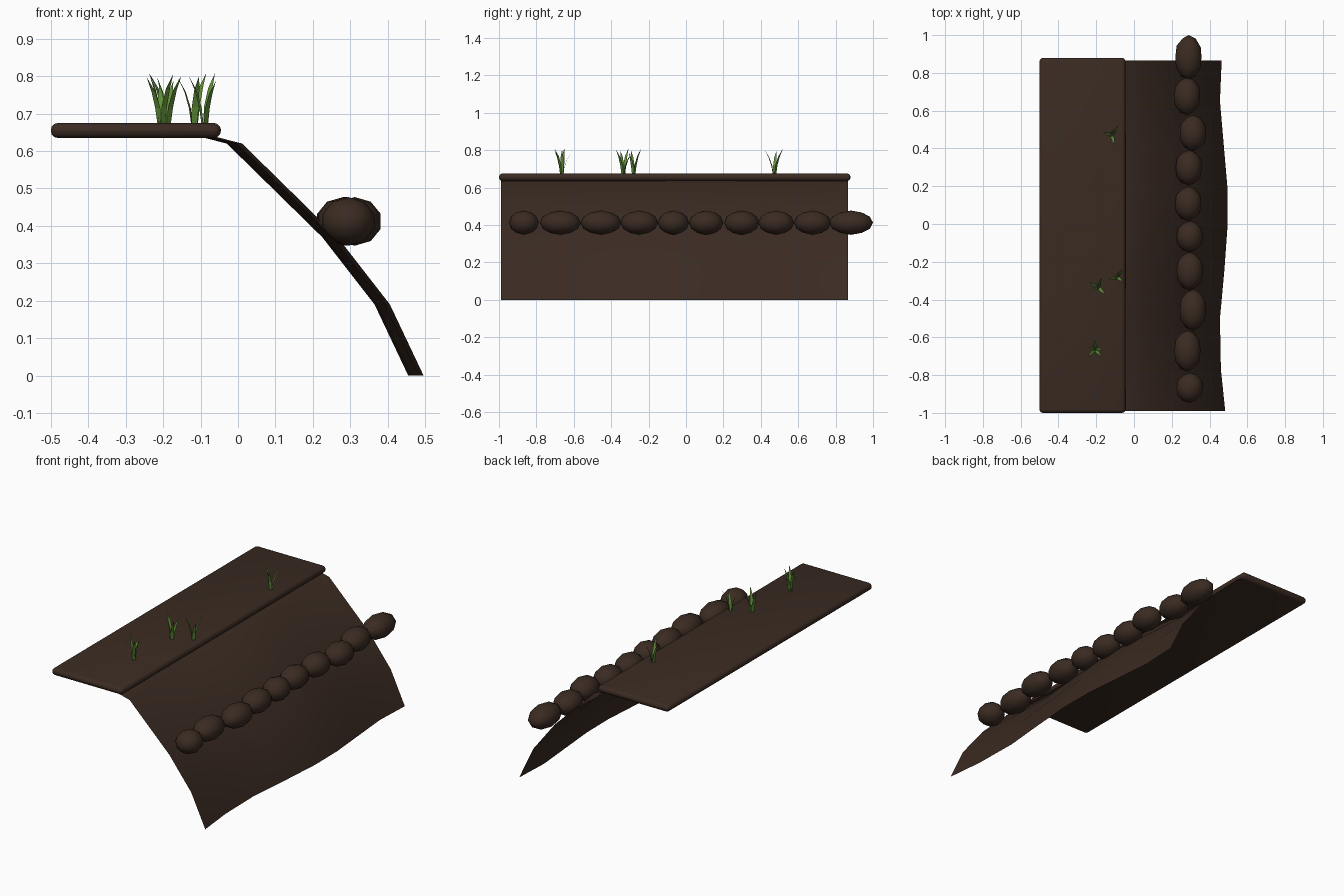
import bpy, bmesh, math
from mathutils import Vector

if "Cube" in bpy.data.objects:
    bpy.data.objects.remove(bpy.data.objects["Cube"])


def material(name, rgb):
    m = bpy.data.materials.new(name)
    m.diffuse_color = (*rgb, 1)
    m.use_nodes = True
    m.node_tree.nodes["Principled BSDF"].inputs["Base Color"].default_value = m.diffuse_color
    return m


SOIL = material("soil", (0.043, 0.024, 0.016))
GRASS = material("grass_green", (0.12, 0.27, 0.04))


def make(name, bm, mat, smooth=None):
    me = bpy.data.meshes.new(name)
    bm.to_mesh(me)
    bm.free()
    me.materials.append(mat)
    ob = bpy.data.objects.new(name, me)
    bpy.context.collection.objects.link(ob)
    if smooth is not None:
        bpy.ops.object.select_all(action='DESELECT')
        ob.select_set(True)
        bpy.context.view_layer.objects.active = ob
        bpy.ops.object.shade_smooth_by_angle(angle=math.radians(smooth))
    return ob


# Flat rounded ledge on top
bm = bmesh.new()
bmesh.ops.create_cube(bm, size=1)
for v in bm.verts:
    v.co = Vector((-0.273 + v.co.x * 0.455, -0.06 + v.co.y * 1.88, 0.655 + v.co.z * 0.04))
bmesh.ops.bevel(bm, geom=bm.edges[:], offset=0.019, segments=3, profile=0.5, affect='EDGES')
make("top_ledge", bm, SOIL, 50)

# Thin sloping bank: one profile swept along y with a wavy sideways offset
profile = [(-0.105, 0.638), (-0.035, 0.62), (0.22, 0.37), (0.36, 0.19), (0.45, 0.0)]
wave = [(-0.99, 0.033), (-0.77, 0.01), (-0.5, 0.005), (-0.25, 0.028), (0.0, 0.046),
        (0.2, 0.044), (0.42, 0.025), (0.65, 0.005), (0.866, 0.014)]
bm = bmesh.new()
grid = [[bm.verts.new((x + dx, y, z)) for x, z in profile] for y, dx in wave]
for a, b in zip(grid, grid[1:]):
    for i in range(len(profile) - 1):
        bm.faces.new((a[i], a[i + 1], b[i + 1], b[i]))
make("bank_slope", bm, SOIL, 60)

# Row of stretched lumps along the bank: (x, y, half length)
lumps = [(0.295, -0.867, 0.08), (0.283, -0.672, 0.11), (0.312, -0.455, 0.11),
         (0.295, -0.25, 0.102), (0.295, -0.067, 0.084), (0.287, 0.108, 0.092),
         (0.29, 0.298, 0.094), (0.312, 0.482, 0.096), (0.281, 0.677, 0.1),
         (0.288, 0.882, 0.118)]
for k, (x, y, ry) in enumerate(lumps):
    bm = bmesh.new()
    bmesh.ops.create_icosphere(bm, subdivisions=2, radius=1)
    for v in bm.verts:
        # icosphere pole turned to point along the row
        v.co = Vector((x + v.co.x * 0.073, y + v.co.z * ry, 0.412 - v.co.y * 0.065))
    make(f"soil_lump_{k + 1}", bm, SOIL, 60)


# Grass tufts: curved tapering blades leaning outwards
def tuft(name, x, y, blades):
    bm = bmesh.new()
    for deg, lean, h in blades:
        a = math.radians(deg)
        d = Vector((math.cos(a), math.sin(a), 0))
        side = Vector((-d.y, d.x, 0))
        rows = []
        for t, out, w in ((0, 0.12, 0.008), (0.35, 0.25, 0.0095), (0.7, 0.55, 0.007)):
            c = Vector((x, y, 0.672 + t * h)) + d * out * lean
            rows.append((bm.verts.new(c - side * w), bm.verts.new(c + side * w)))
        tip = bm.verts.new(Vector((x, y, 0.672 + h)) + d * lean)
        for p, q in zip(rows, rows[1:]):
            bm.faces.new((p[0], p[1], q[1], q[0]))
        bm.faces.new((rows[-1][0], rows[-1][1], tip))
    make(name, bm, GRASS)


tuft("grass_tuft_1", -0.205, -0.663, [(225, 0.055, 0.125), (310, 0.05, 0.135), (0, 0.04, 0.13),
                                      (95, 0.05, 0.11), (160, 0.035, 0.137)])
tuft("grass_tuft_2", -0.19, -0.335, [(150, 0.055, 0.137), (315, 0.055, 0.13), (70, 0.05, 0.115),
                                     (210, 0.03, 0.125)])
tuft("grass_tuft_3", -0.09, -0.28, [(55, 0.05, 0.137), (200, 0.045, 0.13), (320, 0.04, 0.115)])
tuft("grass_tuft_4", -0.118, 0.472, [(165, 0.045, 0.125), (55, 0.058, 0.137), (285, 0.055, 0.13)])
